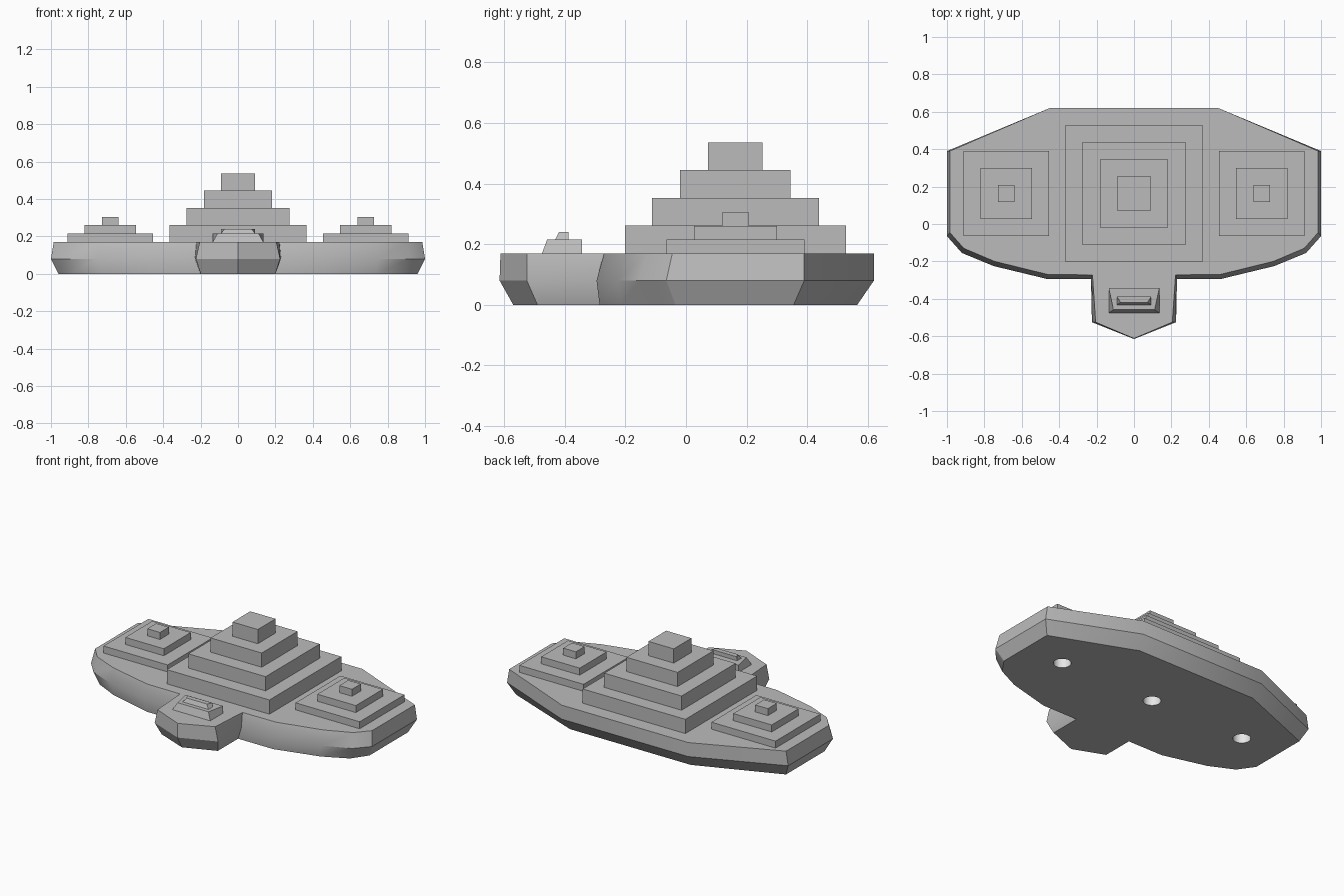
import bpy, bmesh, math

cube = bpy.data.objects.get("Cube")
if cube:
    bpy.data.objects.remove(cube, do_unlink=True)


def make_material(name, value):
    mat = bpy.data.materials.new(name)
    mat.use_nodes = True
    colour = (value, value, value, 1)
    mat.diffuse_color = colour
    mat.node_tree.nodes["Principled BSDF"].inputs["Base Color"].default_value = colour
    return mat


GREY = make_material("hull grey", 0.5)
PALE = make_material("thruster pale grey", 0.8)


def finish(name, bm, mat):
    bmesh.ops.recalc_face_normals(bm, faces=bm.faces)
    mesh = bpy.data.meshes.new(name)
    bm.to_mesh(mesh)
    bm.free()
    mesh.materials.append(mat)
    obj = bpy.data.objects.new(name, mesh)
    bpy.context.collection.objects.link(obj)
    return obj


def loft(name, levels, mat=GREY):
    """Closed solid through (z, outline) levels, each mirrored from its +x half."""
    bm = bmesh.new()
    rings = []
    for z, half in levels:
        mirrored = [(-x, y) for x, y in reversed(half) if x > 0]
        rings.append([bm.verts.new((x, y, z)) for x, y in half + mirrored])
    count = len(rings[0])
    for low, high in zip(rings, rings[1:]):
        for i in range(count):
            j = (i + 1) % count
            bm.faces.new((low[i], low[j], high[j], high[i]))
    bm.faces.new(rings[0])
    bm.faces.new(rings[-1])
    return finish(name, bm, mat)


def box(name, x, y, half, z0, z1):
    bm = bmesh.new()
    bmesh.ops.create_cube(bm, size=1)
    for v in bm.verts:
        v.co.x = x + v.co.x * 2 * half
        v.co.y = y + v.co.y * 2 * half
        v.co.z = z1 if v.co.z > 0 else z0
    return finish(name, bm, GREY)


# Hull: half outlines from the prow tip round to the stern
bottom = [(0, -.57), (.2, -.49), (.2, -.285), (.45, -.285), (.735, -.21),
          (.89, -.135), (.96, -.035), (.96, .355), (.43, .565)]
middle = [(0, -.615), (.225, -.525), (.23, -.295), (.46, -.295), (.75, -.225),
          (.92, -.155), (1, -.065), (1, .39), (.45, .62)]
deck = [(0, -.612), (.205, -.525), (.222, -.272), (.46, -.27), (.745, -.2),
        (.91, -.13), (.985, -.045), (.985, .39), (.45, .62)]
hull = loft("hull", [(0, bottom), (.08, middle), (.17, deck)])

# Round thruster recesses in the underside
CENTRE_Y = .163
WING_X = .683
for x in (-WING_X, 0, WING_X):
    bm = bmesh.new()
    bmesh.ops.create_cone(bm, cap_ends=True, segments=32, radius1=.052,
                          radius2=.052, depth=.2)
    bmesh.ops.translate(bm, verts=bm.verts, vec=(x, CENTRE_Y, 0))
    cutter = finish("thruster_cutter", bm, PALE)
    cutter.hide_render = True
    mod = hull.modifiers.new("recess", "BOOLEAN")
    mod.operation = "DIFFERENCE"
    mod.solver = "EXACT"
    mod.material_mode = "TRANSFER"
    mod.object = cutter
    bpy.context.view_layer.update()
    evaluated = hull.evaluated_get(bpy.context.evaluated_depsgraph_get())
    cut_mesh = bpy.data.meshes.new_from_object(evaluated)
    hull.modifiers.clear()
    hull.data = cut_mesh
    bpy.data.objects.remove(cutter, do_unlink=True)

bpy.ops.object.select_all(action="DESELECT")
hull.select_set(True)
bpy.context.view_layer.objects.active = hull
bpy.ops.object.shade_smooth_by_angle(angle=math.radians(30))


# Stepped towers
def tower(name, x, halves, step):
    for i, half in enumerate(halves):
        z = .17 + i * step
        box(f"{name}_tier_{i + 1}", x, CENTRE_Y, half, z, z + step)


tower("central_tower", 0, (.365, .275, .182, .09), .0915)
for side, x in (("left", WING_X), ("right", -WING_X)):
    tower(f"{side}_tower", x, (.228, .137, .045), .045)


# Bridge on the prow: blocks with a sloped front that narrows upward
def bridge_block(name, wide, narrow, front, lean, back, z0, z1):
    low = [(wide, front), (wide, back)]
    high = [(narrow, front + lean), (wide, back)]
    loft(name, [(z0, low), (z1, high)])


bridge_block("bridge_base", .135, .11, -.475, .017, -.343, .17, .215)
bridge_block("bridge_top", .092, .072, -.432, .013, -.388, .215, .24)
